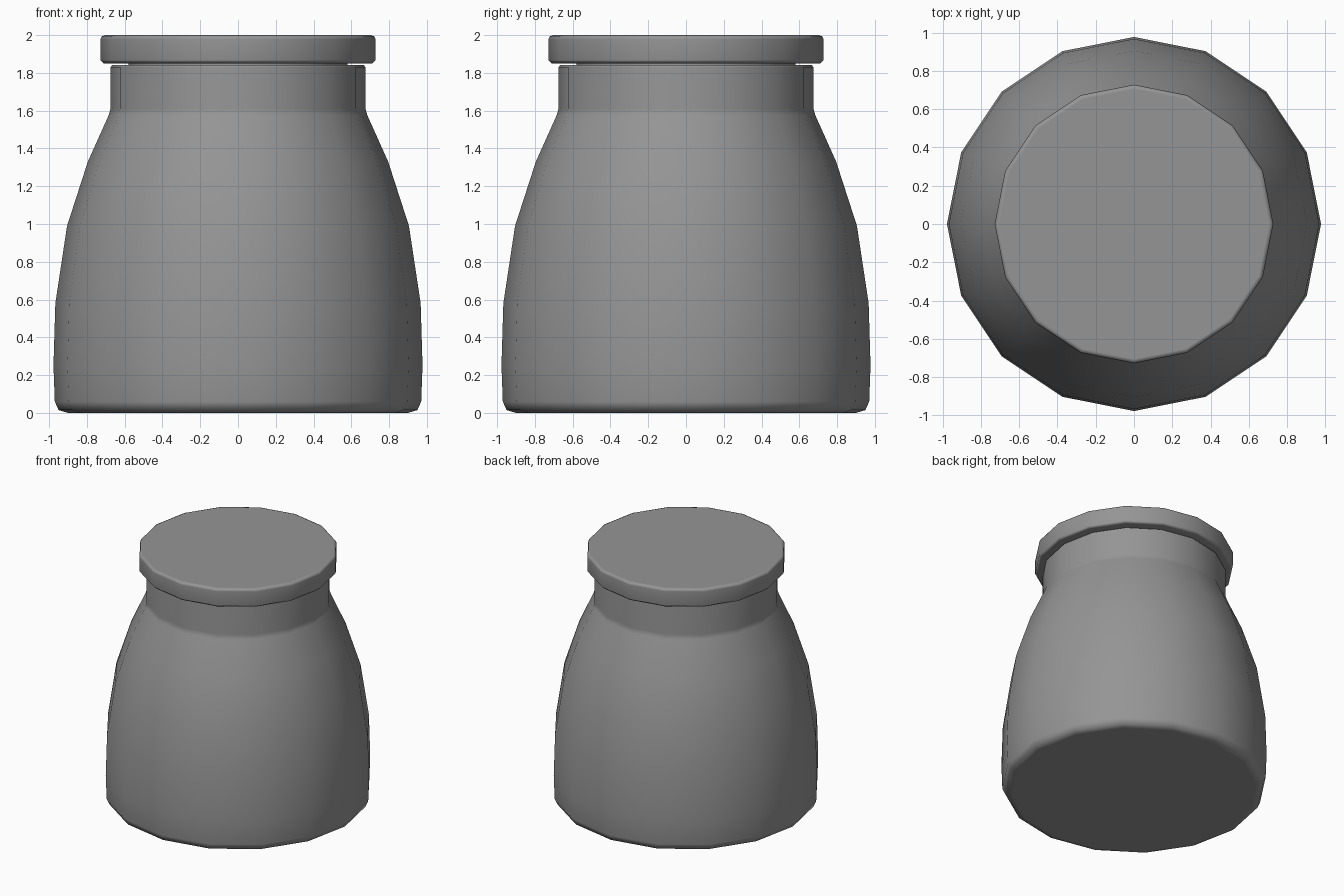
import bpy, bmesh, math
from mathutils import Matrix, Vector

SIDES = 16

cube = bpy.data.objects.get("Cube")
if cube:
    bpy.data.objects.remove(cube, do_unlink=True)

# One plain grey for the whole model
grey = bpy.data.materials.new("plain_grey")
grey.use_nodes = True
colour = (0.3, 0.3, 0.3, 1)
grey.diffuse_color = colour
grey.node_tree.nodes["Principled BSDF"].inputs["Base Color"].default_value = colour


def lathe(name, profile):
    """Spin an (r, z) profile around z, capping both ends."""
    bm = bmesh.new()
    rings = []
    for r, z in profile:
        rings.append([bm.verts.new(Matrix.Rotation(math.tau * i / SIDES, 3, "Z") @ Vector((r, 0, z)))
                      for i in range(SIDES)])
    for low, high in zip(rings, rings[1:]):
        for i in range(SIDES):
            j = (i + 1) % SIDES
            bm.faces.new((low[i], low[j], high[j], high[i]))
    bm.faces.new(rings[0])
    bm.faces.new(rings[-1])
    bmesh.ops.recalc_face_normals(bm, faces=bm.faces)
    mesh = bpy.data.meshes.new(name)
    bm.to_mesh(mesh)
    bm.free()
    mesh.materials.append(grey)
    obj = bpy.data.objects.new(name, mesh)
    bpy.context.collection.objects.link(obj)
    bpy.ops.object.select_all(action="DESELECT")
    obj.select_set(True)
    bpy.context.view_layer.objects.active = obj
    bpy.ops.object.shade_smooth_by_angle(angle=math.radians(50))
    # Keep the large flat faces flat next to their rounded rims
    obj.modifiers.new("even_shading", "WEIGHTED_NORMAL").keep_sharp = True
    return obj


# Hollow jar: base, belly, shoulder, neck, rim, then down the inside wall
lathe("jar_body", [
    (0.9, 0), (0.95, 0.015), (0.97, 0.06), (0.977, 0.25), (0.967, 0.58),
    (0.905, 0.99), (0.795, 1.33), (0.685, 1.575), (0.675, 1.61),
    (0.675, 1.83), (0.665, 1.842), (0.61, 1.842), (0.6, 1.83),
    (0.6, 1.6), (0.72, 1.32), (0.83, 0.98), (0.89, 0.58), (0.9, 0.12), (0.84, 0.07),
])

# Lid: plug that fits the mouth, with a wide rounded disc above
lathe("lid", [
    (0.57, 1.72), (0.58, 1.73), (0.58, 1.85), (0.71, 1.85), (0.728, 1.868),
    (0.728, 1.978), (0.722, 1.993), (0.705, 2.0),
])
